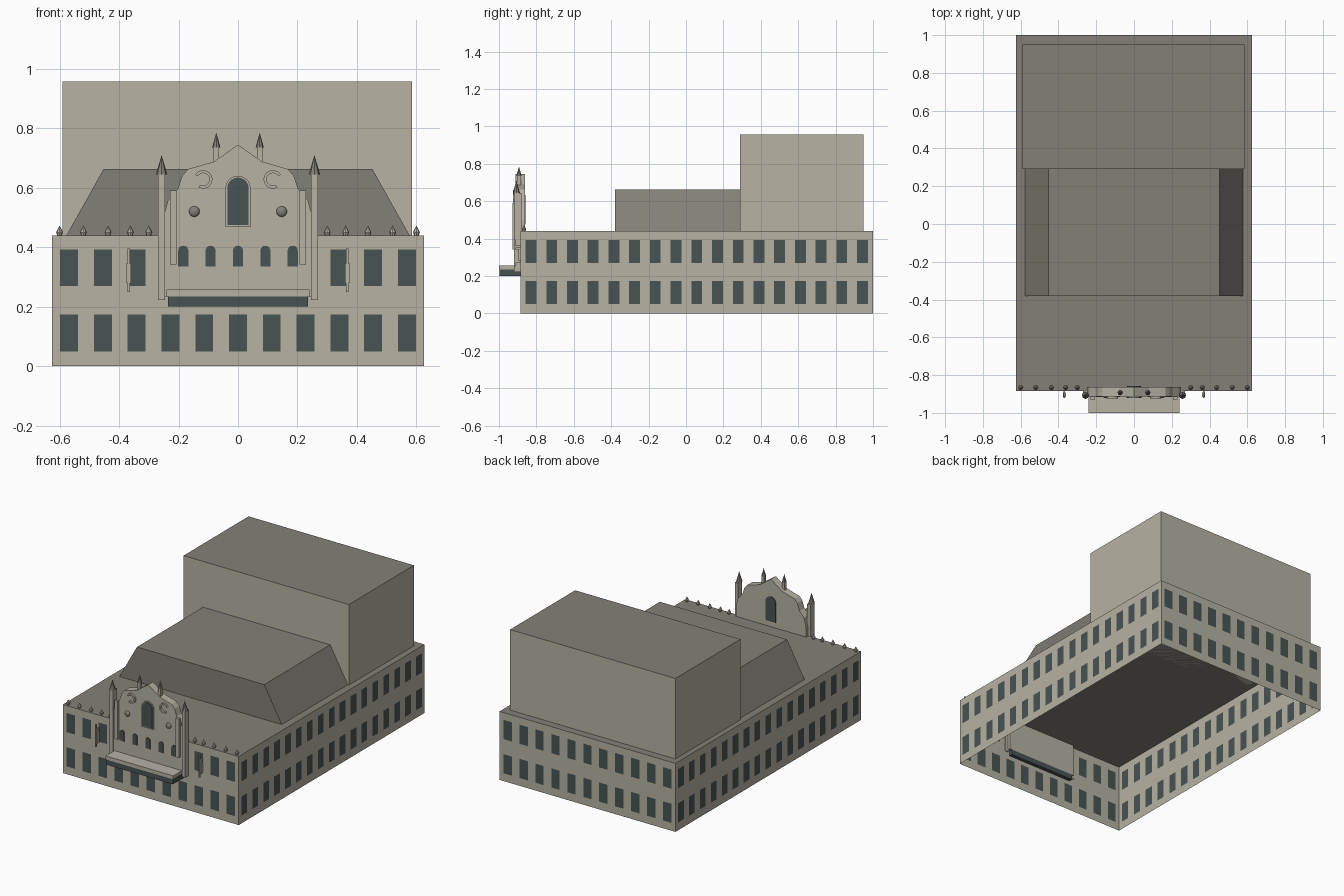
import bpy, bmesh, math

if "Cube" in bpy.data.objects:
    bpy.data.objects.remove(bpy.data.objects["Cube"])

def mat(name, rgb):
    m = bpy.data.materials.new(name)
    m.diffuse_color = (*rgb, 1)
    m.use_nodes = True
    m.node_tree.nodes["Principled BSDF"].inputs["Base Color"].default_value = m.diffuse_color
    return m

STONE = mat("pale stone", (0.474, 0.445, 0.366))
ROOF = mat("grey roof", (0.227, 0.216, 0.184))
GLASS = mat("dark glass", (0.065, 0.087, 0.088))

def finish(name, bm, *mats):
    me = bpy.data.meshes.new(name)
    bm.to_mesh(me)
    bm.free()
    for m in mats:
        me.materials.append(m)
    ob = bpy.data.objects.new(name, me)
    bpy.context.collection.objects.link(ob)
    return ob

def prism(name, pts, y0, y1, *mats):
    """Extrude an (x, z) outline from y0 to y1."""
    bm = bmesh.new()
    f = bm.faces.new([bm.verts.new((x, y0, z)) for x, z in pts])
    new = bmesh.ops.extrude_face_region(bm, geom=[f])["geom"]
    bmesh.ops.translate(bm, vec=(0, y1 - y0, 0),
                        verts=[v for v in new if isinstance(v, bmesh.types.BMVert)])
    bmesh.ops.recalc_face_normals(bm, faces=bm.faces)
    if len(mats) > 1:                       # second colour on upward faces
        for f in bm.faces:
            f.material_index = int(f.normal.z > 0.9)
    return finish(name, bm, *mats)

def box(name, x0, x1, y0, y1, z0, z1, *mats):
    return prism(name, [(x0, z0), (x1, z0), (x1, z1), (x0, z1)], y0, y1, *mats)

def cone(name, x, y, z0, z1, r0, r1, n, m):
    bm = bmesh.new()
    bmesh.ops.create_cone(bm, cap_ends=True, segments=n, radius1=r0, radius2=r1, depth=z1 - z0)
    bmesh.ops.translate(bm, vec=(x, y, (z0 + z1) / 2), verts=bm.verts)
    return finish(name, bm, m)

def arch(x, w, z0, z1, n=10):
    """Outline of a round-headed opening."""
    r = w / 2
    top = [(x + r * math.cos(math.pi * i / n), z1 - r + r * math.sin(math.pi * i / n))
           for i in range(n + 1)]
    return [(x - r, z0), (x + r, z0)] + top

ROWS = [(0.05, 0.173), (0.27, 0.393)]
H = 0.44

def wall(name, start, u, length, count, pitch, w, keep_upper=lambda c: True):
    """Sheet wall cut into a grid; cells that fall on a window are glass."""
    centres = [length / 2 + (i - (count - 1) / 2) * pitch for i in range(count)]
    us = [0] + [c + s * w / 2 for c in centres for s in (-1, 1)] + [length]
    zs = [0] + [z for row in ROWS for z in row] + [H]
    bm = bmesh.new()
    grid = [[bm.verts.new((start[0] + u[0] * a, start[1] + u[1] * a, z)) for z in zs] for a in us]
    for i in range(len(us) - 1):
        for j in range(len(zs) - 1):
            f = bm.faces.new((grid[i][j], grid[i + 1][j], grid[i + 1][j + 1], grid[i][j + 1]))
            mid = (us[i] + us[i + 1]) / 2 - length / 2
            if i % 2 and j % 2 and (j == 1 or keep_upper(mid)):
                f.material_index = 1
    return finish(name, bm, STONE, GLASS)

# Main block: four windowed walls, open underneath
X, YF, YB = 0.625, -0.885, 1.0
wall("front_wall", (-X, YF), (1, 0), 2 * X, 11, 0.1136, 0.06, lambda c: abs(c) > 0.3)
wall("back_wall", (X, YB), (-1, 0), 2 * X, 11, 0.1136, 0.06)
wall("right_wall", (X, YF), (0, 1), YB - YF, 17, 0.1108, 0.058)
wall("left_wall", (-X, YB), (0, -1), YB - YF, 17, 0.1108, 0.058)
bm = bmesh.new()
bm.faces.new([bm.verts.new(p) for p in ((-X, YF, H), (X, YF, H), (X, YB, H), (-X, YB, H))])
finish("flat_roof", bm, ROOF)

# Upper masses
prism("mansard_roof", [(-0.577, H), (0.577, H), (0.452, 0.663), (-0.452, 0.663)], -0.38, 0.29, ROOF)
box("rear_tower", -0.59, 0.585, 0.29, 0.95, H, 0.957, STONE, ROOF)

# Ornamental gable
GF, GB = -0.912, -0.862
half = [(0.25, 0.235), (0.25, 0.5), (0.235, 0.56), (0.203, 0.595), (0.188, 0.64),
        (0.168, 0.663), (0.08, 0.688)]
prism("gable", half + [(0, 0.745)] + [(-x, z) for x, z in reversed(half)], GF, GB, STONE)
prism("gable_window_frame", arch(0, 0.084, 0.468, 0.64, 16), GF - 0.007, GF, STONE)
prism("gable_window", arch(0, 0.072, 0.475, 0.634, 16), GF - 0.01, GF, GLASS)
prism("gable_window_back", arch(0, 0.072, 0.475, 0.634, 16), GB, GB + 0.004, GLASS)
for i in range(-2, 3):
    prism("arched_window", arch(i * 0.092, 0.034, 0.335, 0.405), GF - 0.004, GF, GLASS)

# Balcony with dark lower band
box("balcony_band", -0.235, 0.235, -0.997, -0.862, 0.2, 0.234, GLASS)
box("balcony_slab", -0.24, 0.24, -1.0, -0.862, 0.234, 0.257, STONE)

for s in (-1, 1):
    # Pillars and pinnacles
    cx = s * 0.257
    box("outer_pillar", cx - 0.012, cx + 0.012, -0.92, -0.88, 0.222, 0.645, STONE)
    cone("outer_pinnacle", cx, -0.907, 0.645, 0.71, 0.019, 0, 8, ROOF)
    cx = s * 0.218
    box("pilaster", cx - 0.011, cx + 0.011, -0.928, GF, 0.342, 0.59, STONE)
    cx = s * 0.073
    box("inner_pinnacle_shaft", cx - 0.009, cx + 0.009, -0.903, -0.883, 0.67, 0.735, STONE)
    cone("inner_pinnacle", cx, -0.893, 0.735, 0.785, 0.014, 0, 8, ROOF)

    # Round boss
    bm = bmesh.new()
    bmesh.ops.create_uvsphere(bm, u_segments=16, v_segments=8, radius=0.018)
    for v in bm.verts:
        v.co = (v.co.x + s * 0.147, v.co.y * 0.6 + GF, v.co.z + 0.52)
    for f in bm.faces:
        f.smooth = True
    finish("round_boss", bm, ROOF)

    # Curled scroll
    angles = [math.radians(150 - 270 * i / 16) for i in range(17)]
    ring = [(r, a) for r, seq in ((0.031, angles), (0.021, angles[::-1])) for a in seq]
    prism("scroll", [(s * (-0.117 + r * math.cos(a)), 0.628 + r * math.sin(a)) for r, a in ring],
          GF - 0.012, GF, STONE)

    # Bracketed wall lantern
    cx = s * 0.368
    box("lantern_pole", cx - 0.004, cx + 0.004, -0.92, -0.912, 0.25, 0.395, STONE)
    box("lantern_body", cx - 0.008, cx + 0.008, -0.915, -0.893, 0.28, 0.345, STONE)
    for z in (0.27, 0.35):
        box("lantern_arm", cx - 0.004, cx + 0.004, -0.915, YF, z, z + 0.012, STONE)

    # Parapet finials
    for x in (0.6, 0.52, 0.437, 0.362, 0.3):
        cone("finial_base", s * x, -0.866, H, 0.45, 0.008, 0.011, 8, STONE)
        cone("finial", s * x, -0.866, 0.45, 0.473, 0.012, 0, 8, STONE)
